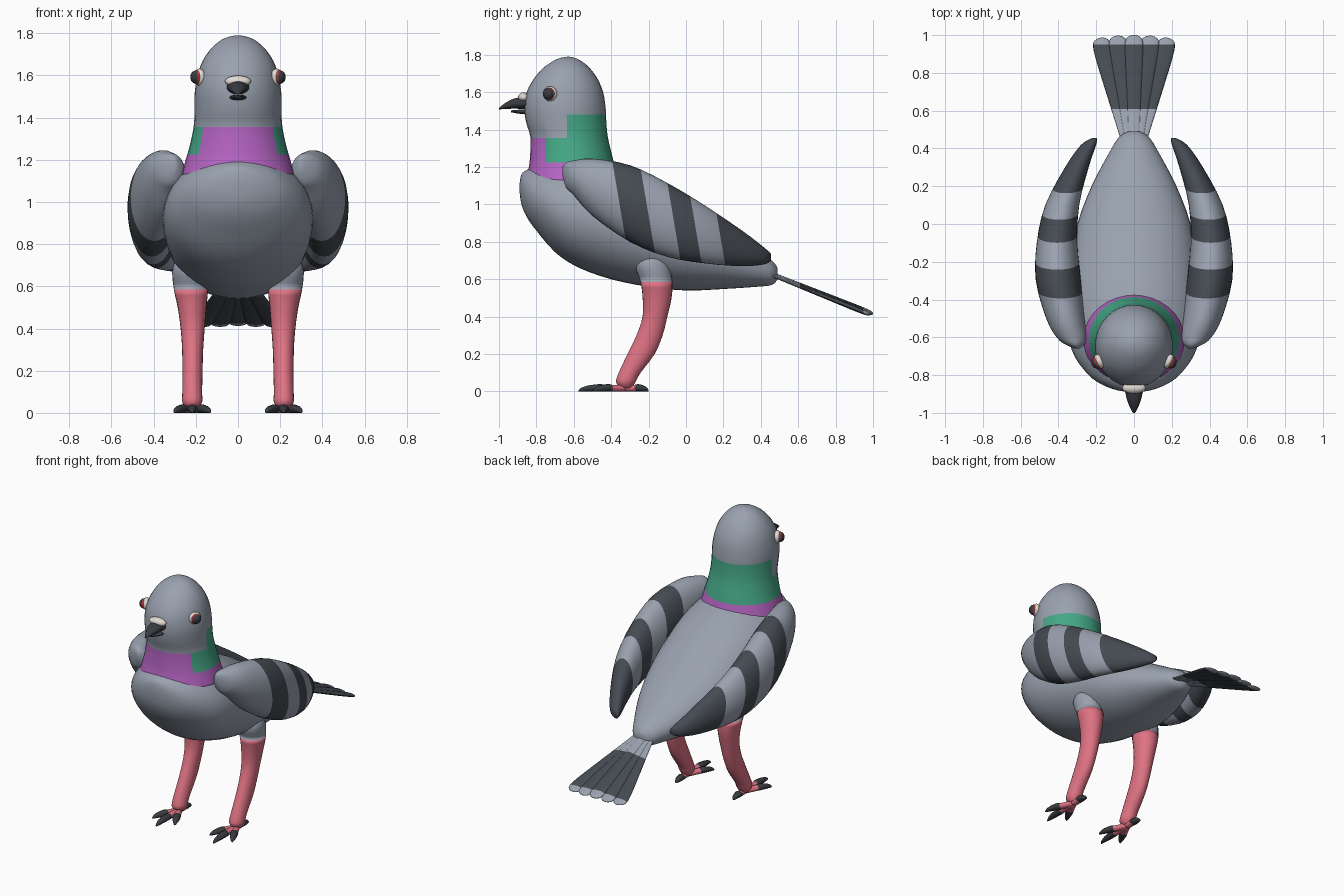
import bpy, bmesh
from math import cos, sin, pi, atan2
from mathutils import Matrix, Vector

if "Cube" in bpy.data.objects:
    bpy.data.objects.remove(bpy.data.objects["Cube"])


def material(name, r, g, b):
    m = bpy.data.materials.new(name)
    m.use_nodes = True
    m.diffuse_color = (r, g, b, 1)
    m.node_tree.nodes["Principled BSDF"].inputs["Base Color"].default_value = (r, g, b, 1)
    return m


grey = material("slate grey", .32, .36, .43)
dark = material("charcoal", .06, .07, .085)
pink = material("leg pink", .74, .17, .23)
purple = material("neck purple", .48, .13, .56)
green = material("neck green", .06, .39, .24)
cream = material("cream", .76, .71, .66)
red = material("iris red", .55, .04, .03)
black = material("beak black", .04, .044, .052)


def spline(rows, steps):
    """Smoothly resample a list of cross-section rows."""
    out = []
    for i in range(len(rows) - 1):
        p = [rows[max(i - 1, 0)], rows[i], rows[i + 1], rows[min(i + 2, len(rows) - 1)]]
        for k in range(steps):
            t = k / steps
            out.append([b + t * ((c - a) + t * ((2 * a - 5 * b + 4 * c - d)
                        + t * (3 * (b - c) + d - a))) / 2 for a, b, c, d in zip(*p)])
    return out + [list(rows[-1])]


def loft(rows, axis="y", seg=32, steps=3):
    """Rows are (position, x low, x high, other low, other high)."""
    bm = bmesh.new()
    rings = []
    for t, x0, x1, w0, w1 in spline(rows, steps):
        ring = []
        for k in range(seg):
            a = 2 * pi * k / seg
            x = (x0 + x1) / 2 + (x1 - x0) / 2 * cos(a)
            w = (w0 + w1) / 2 + (w1 - w0) / 2 * sin(a)
            ring.append(bm.verts.new((x, t, w) if axis == "y" else (x, w, t)))
        rings.append(ring)
    for r, s in zip(rings, rings[1:]):
        for k in range(seg):
            n = (k + 1) % seg
            bm.faces.new((r[k], r[n], s[n], s[k]))
    bm.faces.new(rings[0])
    bm.faces.new(rings[-1])
    return bm


def ball(center, size, turn=0):
    bm = bmesh.new()
    mat = Matrix.Translation(center) @ Matrix.Rotation(turn, 4, "Z") @ Matrix.Diagonal((*size, 1))
    bmesh.ops.create_uvsphere(bm, u_segments=24, v_segments=16, radius=1, matrix=mat)
    return bm


def cut(bm, point, normal):
    bmesh.ops.bisect_plane(bm, geom=bm.verts[:] + bm.edges[:] + bm.faces[:],
                           plane_co=point, plane_no=normal)


def finish(name, bm, mats, rule=None, mirror=False):
    bmesh.ops.recalc_face_normals(bm, faces=bm.faces[:])
    for f in bm.faces:
        f.smooth = True
        if rule:
            f.material_index = rule(f.calc_center_median())
    mesh = bpy.data.meshes.new(name)
    bm.to_mesh(mesh)
    bm.free()
    for m in mats:
        mesh.materials.append(m)
    ob = bpy.data.objects.new(name, mesh)
    bpy.context.collection.objects.link(ob)
    if mirror:
        ob.modifiers.new("Mirror", "MIRROR").use_mirror_merge = False
    return ob


# Body: position along y, half width, bottom, top
body = [(-.89, .02, 1.07, 1.11), (-.88, .09, 1, 1.16), (-.85, .17, .93, 1.185),
        (-.8, .24, .86, 1.205), (-.7, .315, .745, 1.225), (-.58, .35, .665, 1.23),
        (-.4, .355, .6, 1.195), (-.2, .335, .56, 1.1), (0, .3, .54, .98),
        (.2, .225, .548, .86), (.38, .13, .56, .75), (.46, .08, .57, .7), (.49, .03, .6, .66)]
finish("body", loft([(y, -w, w, b, t) for y, w, b, t in body], seg=40), [grey])

# Head and neck: height, half width, front, back
head = [(1.12, .27, -.86, -.36), (1.2, .248, -.84, -.38), (1.27, .228, -.833, -.397),
        (1.36, .21, -.832, -.418), (1.44, .206, -.855, -.426), (1.52, .205, -.865, -.43),
        (1.6, .192, -.852, -.443), (1.67, .167, -.815, -.472), (1.73, .125, -.763, -.515),
        (1.77, .076, -.705, -.565), (1.785, .036, -.665, -.6), (1.79, .005, -.635, -.625)]
bm = loft([(z, -w, w, f, b) for z, w, f, b in head], axis="z")
for z in (1.225, 1.355, 1.48):
    cut(bm, (0, 0, z), (0, 0, 1))
for y in (-.75, -.635):
    cut(bm, (0, y, 0), (0, 1, 0))


def neck_colour(c):
    if c.z < 1.225 or (c.z < 1.355 and c.y < -.75):
        return 1
    return 2 if c.z < 1.355 or (c.z < 1.48 and c.y > -.635) else 0


finish("head_and_neck", bm, [grey, purple, green], neck_colour)

# Beak and cere
finish("upper_beak", loft([(-1, -.006, .006, 1.508, 1.516), (-.97, -.022, .022, 1.51, 1.54),
                           (-.92, -.04, .04, 1.512, 1.566), (-.84, -.056, .056, 1.51, 1.58)],
                          seg=20), [black])
finish("lower_beak", loft([(-.935, -.01, .01, 1.493, 1.503), (-.9, -.032, .032, 1.486, 1.506),
                           (-.84, -.044, .044, 1.48, 1.51)], seg=20), [black])
finish("cere", ball((0, -.868, 1.572), (.062, .03, .027)), [cream])

# Eyes: stacked flattened balls facing outward and slightly forward
for name, reach, size, mat in (("eye_whites", 0, .04, cream), ("irises", .014, .033, red),
                               ("pupils", .019, .031, black)):
    center = Vector((.183, -.727, 1.592)) + reach * Vector((.9, -.45, 0))
    finish(name, ball(center, (.025, size, size), -.45), [mat], mirror=True)

# Wings with slanted bars
wing = [(-.66, .29, .31, 1.15, 1.2), (-.64, .265, .36, 1.09, 1.225), (-.6, .25, .41, 1.05, 1.235),
        (-.5, .26, .465, .94, 1.245), (-.3, .28, .52, .8, 1.21), (-.1, .3, .515, .72, 1.115),
        (.1, .29, .47, .685, .995), (.3, .24, .365, .67, .86), (.42, .2, .28, .68, .768),
        (.455, .195, .22, .7, .735)]
bars = (-.355, -.21, -.08, .03, .155)
bm = loft(wing)
for y in bars:
    cut(bm, (0, y, 1), (0, 1, .17))
finish("wings", bm, [grey, dark],
       lambda c: sum(c.y + .17 * (c.z - 1) > y for y in bars) % 2, mirror=True)

# Tail feathers: fanned blades, pale at root and tip
blade = [(0, .028), (.1, .032), (.35, .044), (.5, .05), (.57, .046), (.595, .03), (.603, .008)]
for i, name in enumerate(("outer_right", "inner_right", "middle", "inner_left", "outer_left")):
    k = i - 2
    bm = loft([(t, -w, w, -w / 4, w / 4) for t, w in blade], seg=16)
    bm.transform(Matrix.Translation((.02 * k, .44, .64 - .006 * abs(k)))
                 @ Matrix.Rotation(-.38, 4, "X") @ Matrix.Rotation(-.117 * k, 4, "Z"))
    for y in (.61, .95):
        cut(bm, (0, y, 0), (0, 1, 0))
    finish("tail_feather_" + name, bm, [grey, dark], lambda c: int(.61 < c.y < .95))

# Legs: height, x range, y range
leg = [(.735, .2, .26, -.21, -.15), (.72, .165, .295, -.25, -.11), (.67, .145, .312, -.272, -.085),
       (.585, .142, .304, -.243, -.073), (.5, .15, .286, -.232, -.077), (.4, .158, .272, -.232, -.1),
       (.3, .165, .265, -.265, -.125), (.2, .168, .264, -.313, -.168), (.1, .17, .264, -.36, -.243),
       (.05, .17, .264, -.374, -.27), (.02, .19, .245, -.35, -.29)]
bm = loft(leg, axis="z", seg=24)
cut(bm, (0, 0, .585), (0, 0, 1))
finish("legs", bm, [pink, grey], lambda c: int(c.z > .585), mirror=True)

# Toes with dark claws
for name, dx, dy in (("middle", 0, -.25), ("outer", .085, -.17), ("inner", -.085, -.17),
                     ("hind", 0, .125)):
    length = Vector((dx, dy)).length
    toe = [(0, .022, .036), (.4, .022, .036), (.55, .025, .04), (.8, .019, .032),
           (.95, .01, .018), (1, .003, .006)]
    bm = loft([(t * length, -w, w, 0, h) for t, w, h in toe], seg=14)
    cut(bm, (0, .45 * length, 0), (0, 1, 0))
    bm.faces.ensure_lookup_table()
    base = Vector((.217, -.325, 0))
    bm.transform(Matrix.Translation(base) @ Matrix.Rotation(atan2(-dx, dy), 4, "Z"))
    finish("toes_" + name, bm, [pink, black],
           lambda c: int((c - base).xy.length > .45 * length), mirror=True)
